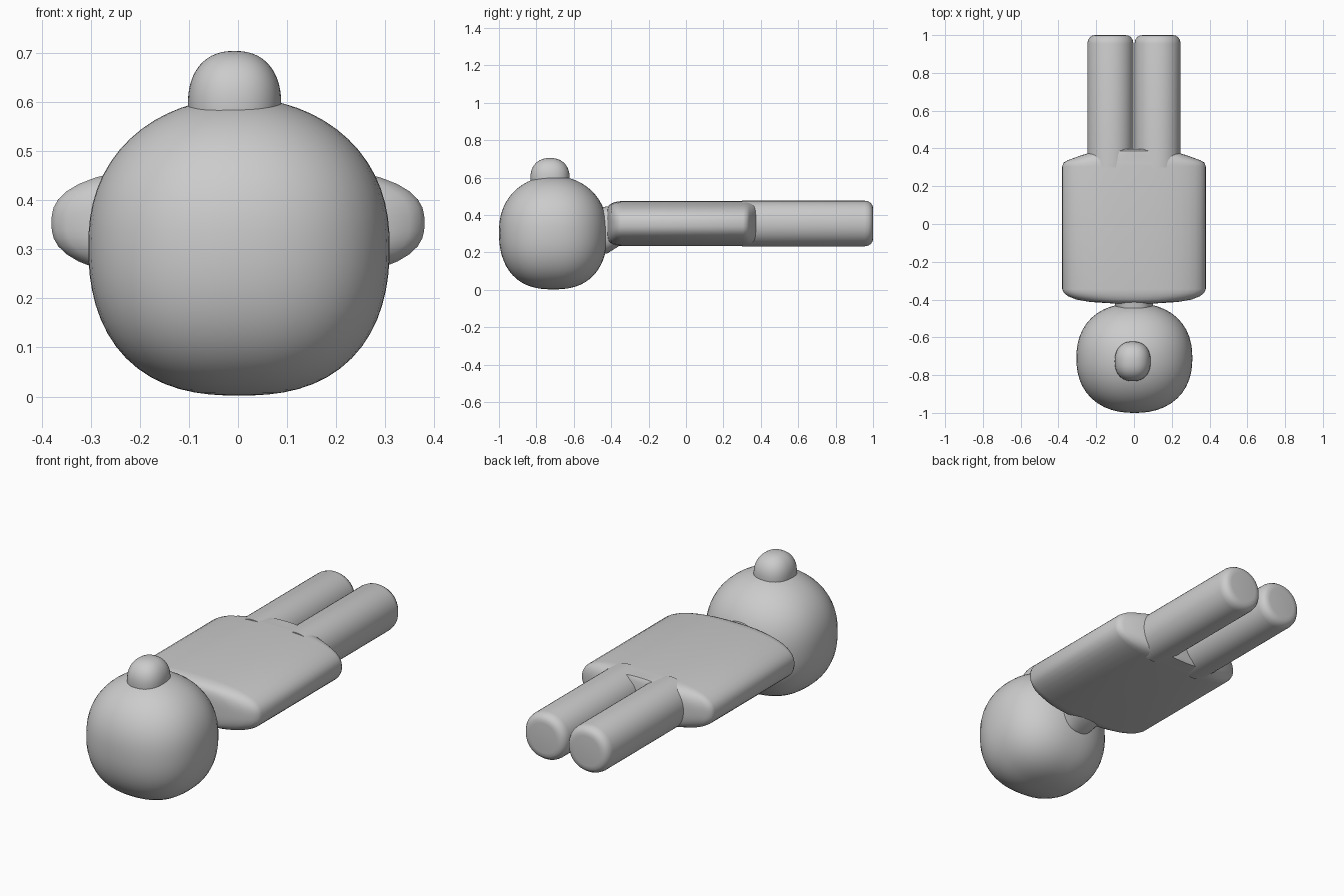
import bpy
import bmesh
from math import sin, cos, pi, radians
from mathutils import Vector

if "Cube" in bpy.data.objects:
    bpy.data.objects.remove(bpy.data.objects["Cube"])


def finish(bm, name, angle=50):
    bmesh.ops.recalc_face_normals(bm, faces=bm.faces)
    me = bpy.data.meshes.new(name)
    bm.to_mesh(me)
    bm.free()
    ob = bpy.data.objects.new(name, me)
    bpy.context.collection.objects.link(ob)
    bpy.ops.object.select_all(action='DESELECT')
    ob.select_set(True)
    bpy.context.view_layer.objects.active = ob
    bpy.ops.object.shade_smooth_by_angle(angle=radians(angle))
    return ob


def squarish_ball(name, centre, half, n_low, n_high):
    """Rounded-box ball; squareness blends from bottom to top."""
    bm = bmesh.new()
    bmesh.ops.create_uvsphere(bm, u_segments=48, v_segments=32, radius=1)
    for v in bm.verts:
        d = v.co.normalized()
        n = n_low + (n_high - n_low) * (d.z + 1) / 2
        d /= sum(abs(c) ** n for c in d) ** (1 / n)
        v.co = Vector([centre[i] + half[i] * d[i] for i in range(3)])
    return finish(bm, name)


def loft(name, stations, n=2.0, x=0.0, seg=48):
    """Skin superellipse sections (y, half width, half height, z) along y."""
    bm = bmesh.new()
    rings = []
    for y, hx, hz, z in stations:
        ring = []
        for i in range(seg):
            a = 2 * pi * i / seg
            c, s = cos(a), sin(a)
            r = (abs(c) ** n + abs(s) ** n) ** (-1 / n)
            ring.append(bm.verts.new((x + hx * r * c, y, z + hz * r * s)))
        rings.append(ring)
    for a, b in zip(rings, rings[1:]):
        for i in range(seg):
            j = (i + 1) % seg
            bm.faces.new((a[i], a[j], b[j], b[i]))
    bm.faces.new(rings[0])
    bm.faces.new(rings[-1])
    return finish(bm, name)


# Head and the knob on top of it
squarish_ball("head", (0.002, -0.71, 0.305), (0.307, 0.29, 0.303), 2.45, 2.1)
squarish_ball("head_knob", (-0.007, -0.727, 0.595), (0.095, 0.105, 0.109), 2.3, 2.3)

# Short neck
loft("neck", [(-0.47, 0.10, 0.125, 0.315), (-0.42, 0.10, 0.125, 0.32),
              (-0.34, 0.14, 0.11, 0.355)], 2.4)

# Flat torso, bulging at the neck end and tapering towards the legs
Z = 0.354
loft("torso", [(-0.42, 0.12, 0.075, Z), (-0.413, 0.23, 0.096, Z),
               (-0.40, 0.305, 0.107, Z), (-0.382, 0.35, 0.114, Z),
               (-0.365, 0.371, 0.118, Z), (-0.345, 0.38, 0.12, Z),
               (0.305, 0.38, 0.12, Z), (0.325, 0.373, 0.119, Z),
               (0.338, 0.35, 0.118, Z), (0.365, 0.275, 0.118, Z),
               (0.387, 0.20, 0.117, Z), (0.397, 0.12, 0.10, Z)], 2.6)

# Legs: round bars with softened ends
R = 0.122
for side, label in ((-1, "left"), (1, "right")):
    loft(label + "_leg", [(0.30, R, R, Z), (0.955, R, R, Z), (0.975, R - 0.004, R - 0.004, Z),
                          (0.99, R - 0.014, R - 0.014, Z), (0.998, R - 0.028, R - 0.028, Z),
                          (1.0, R - 0.045, R - 0.045, Z)], 2.1, side * 0.125)
